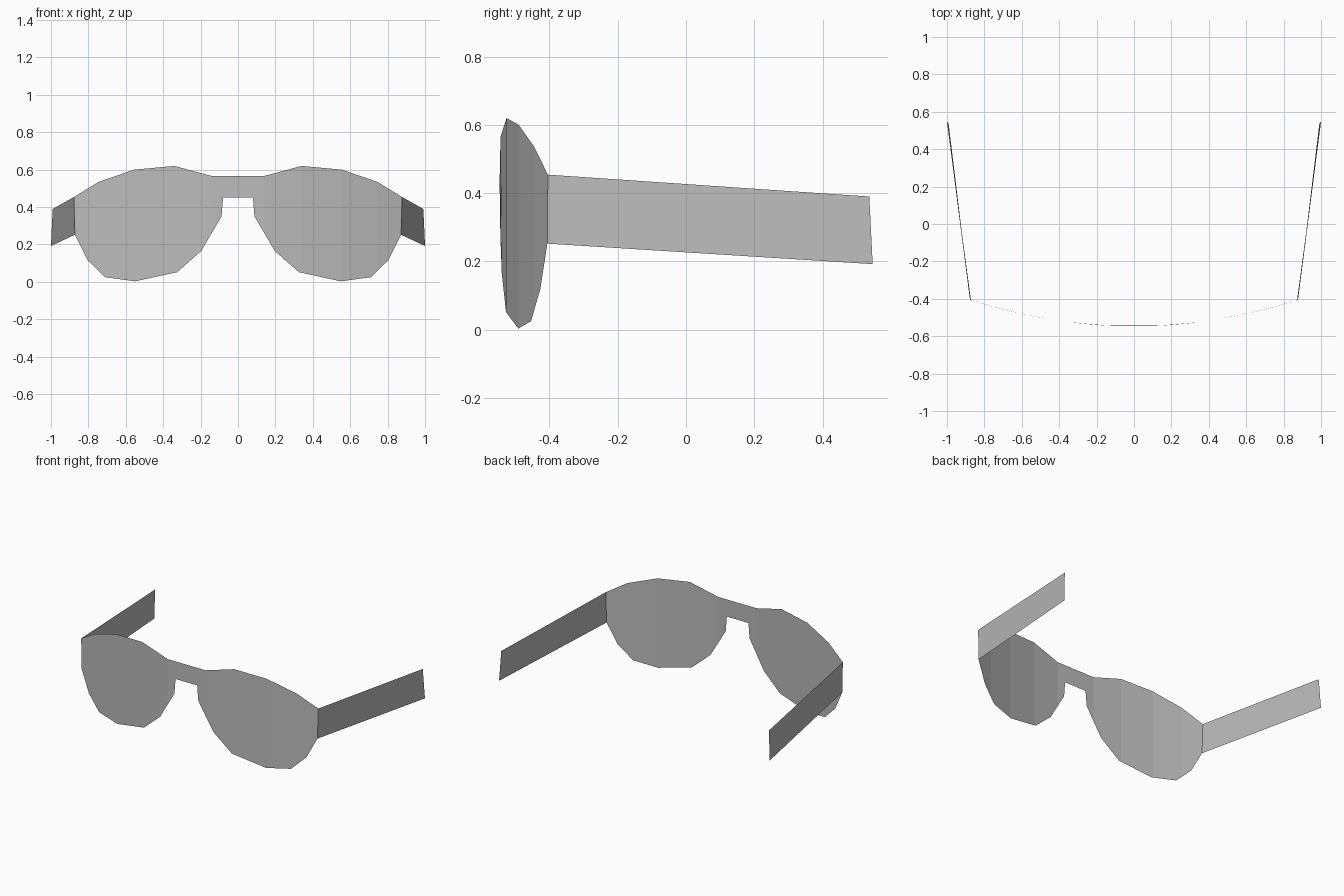
import bpy, bmesh

cube = bpy.data.objects.get("Cube")
if cube:
    bpy.data.objects.remove(cube)

# Single grey material
grey = bpy.data.materials.new("plain grey")
grey.use_nodes = True
colour = (0.5, 0.5, 0.5, 1)
grey.diffuse_color = colour
grey.node_tree.nodes["Principled BSDF"].inputs["Base Color"].default_value = colour


def add_object(name, bm):
    mesh = bpy.data.meshes.new(name)
    bm.to_mesh(mesh)
    bm.free()
    mesh.materials.append(grey)
    obj = bpy.data.objects.new(name, mesh)
    bpy.context.collection.objects.link(obj)
    return obj


def wrap_y(x):
    """Depth of the curved front at a given x."""
    return -0.547 + 0.185 * x * x


# Half outline (x, z) from the bridge top, round the lens, to the bridge underside
half = [(0.14, 0.566), (0.34, 0.62), (0.555, 0.6), (0.745, 0.535), (0.877, 0.454),
        (0.872, 0.252), (0.805, 0.117), (0.71, 0.025), (0.55, 0.003), (0.325, 0.052),
        (0.197, 0.165), (0.088, 0.35), (0.08, 0.45)]

# Lens front: one flat outline, sliced into vertical strips, then wrapped
outline = half + [(-x, z) for x, z in reversed(half)]
bm = bmesh.new()
face = bm.faces.new([bm.verts.new((x, 0, z)) for x, z in outline])
face.normal_update()
if face.normal.y > 0:
    face.normal_flip()
for cut in (0.14, 0.34, 0.555, 0.745):
    for side in (-1, 1):
        bmesh.ops.bisect_plane(bm, geom=bm.verts[:] + bm.edges[:] + bm.faces[:],
                               dist=0.0001, plane_co=(side * cut, 0, 0),
                               plane_no=(1, 0, 0))
for v in bm.verts:
    v.co.y = wrap_y(v.co.x)
add_object("lens_front", bm)

# Temple arms: flat sheets splaying outwards and sloping down to the back
for name, side in (("left_arm", 1), ("right_arm", -1)):
    bm = bmesh.new()
    corners = [(0.877, wrap_y(0.877), 0.454), (0.872, wrap_y(0.872), 0.252),
               (1.0, 0.547, 0.192), (0.991, 0.537, 0.39)]
    face = bm.faces.new([bm.verts.new((side * x, y, z)) for x, y, z in corners])
    face.normal_update()
    if face.normal.x * side < 0:
        face.normal_flip()
    add_object(name, bm)
